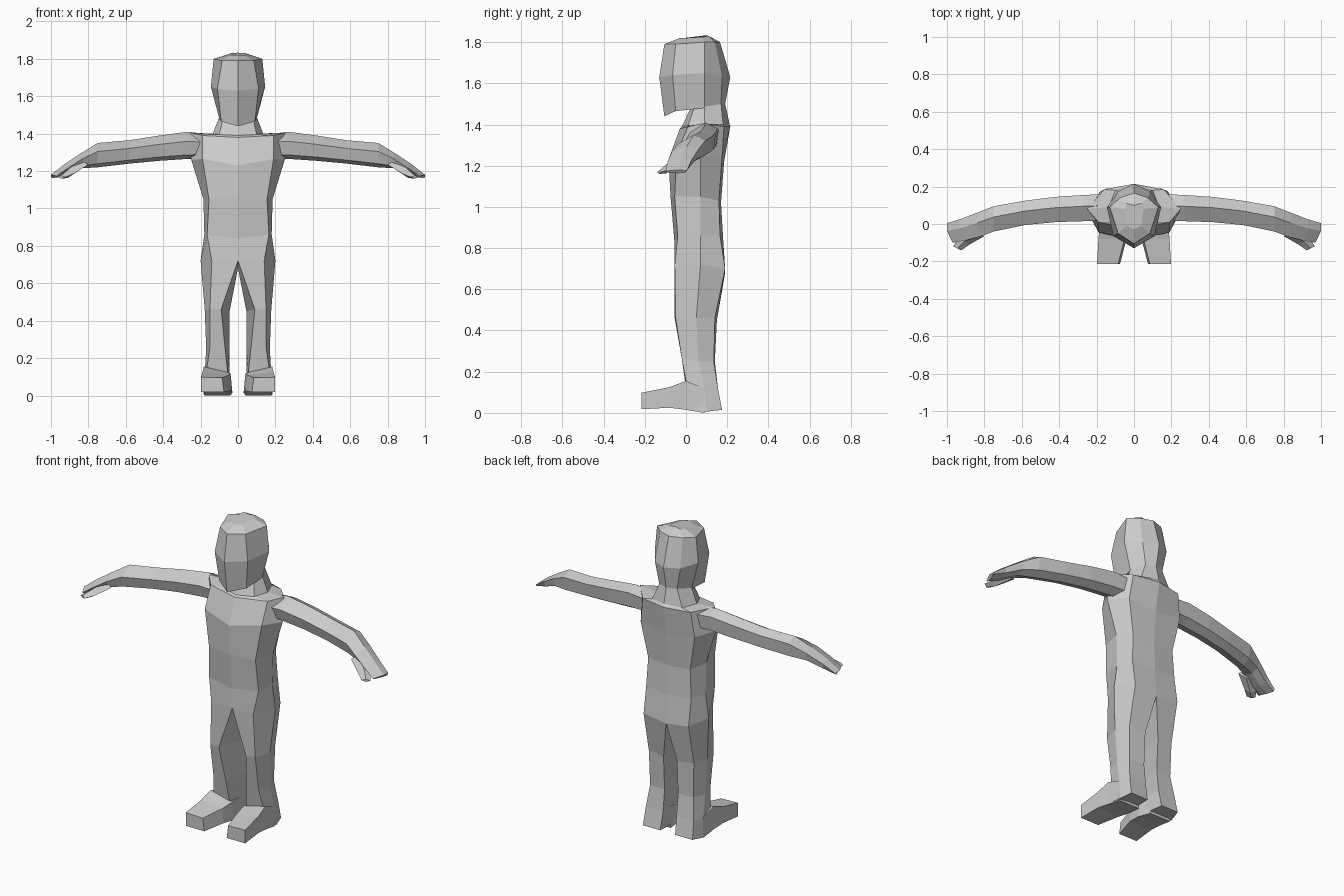
import bpy, bmesh

grey = bpy.data.materials.new("plain grey")
grey.diffuse_color = (0.6, 0.6, 0.6, 1)


def loft(name, rings, cap_start=False, cap_end=False, mirror=False):
    """Skin a list of equal-length point rings with flat faces."""
    bm = bmesh.new()
    rows = [[bm.verts.new(p) for p in ring] for ring in rings]
    n = len(rows[0])
    for a, b in zip(rows, rows[1:]):
        for i in range(n):
            j = (i + 1) % n
            bm.faces.new((a[i], a[j], b[j], b[i]))
    if cap_start:
        bm.faces.new(rows[0])
    if cap_end:
        bm.faces.new(rows[-1])
    bmesh.ops.recalc_face_normals(bm, faces=bm.faces[:])
    mesh = bpy.data.meshes.new(name)
    bm.to_mesh(mesh)
    bm.free()
    mesh.materials.append(grey)
    obj = bpy.data.objects.new(name, mesh)
    bpy.context.collection.objects.link(obj)
    if mirror:
        obj.modifiers.new("mirror", 'MIRROR').use_axis[0] = True
    return obj


def both(half):
    """Complete a ring given front centre, three right-hand points, back centre."""
    return half + [(-x, y, z) for x, y, z in half[3:0:-1]]


# Hip ring, shared by the torso and the legs
hip = [(0, -.055, .72), (.14, -.055, .72), (.2, .07, .72), (.15, .19, .70), (0, .19, .68)]

# Torso and neck
torso = [
    hip,
    [(0, -.057, .84), (.165, -.04, .86), (.18, .07, .86), (.15, .165, .86), (0, .18, .85)],
    [(0, -.075, 1.05), (.155, -.055, 1.05), (.185, .07, 1.05), (.14, .16, 1.03), (0, .17, 1.02)],
    [(0, -.085, 1.23), (.19, -.045, 1.265), (.25, .07, 1.26), (.18, .175, 1.24), (0, .185, 1.22)],
    [(0, -.03, 1.38), (.19, .01, 1.39), (.25, .08, 1.405), (.16, .185, 1.39), (0, .215, 1.39)],
    [(0, -.02, 1.39), (.10, .01, 1.395), (.135, .09, 1.40), (.1, .18, 1.40), (0, .21, 1.41)],
    [(0, .02, 1.475), (.08, .04, 1.48), (.10, .09, 1.49), (.06, .17, 1.5), (0, .19, 1.5)],
]
loft("torso", [both(r) for r in torso])

# Head
head = [
    [(0, -.105, 1.44), (.09, -.05, 1.465), (.10, .09, 1.48), (.06, .17, 1.5), (0, .19, 1.5)],
    [(0, -.13, 1.63), (.11, -.065, 1.64), (.145, .09, 1.65), (.085, .175, 1.63), (0, .215, 1.63)],
    [(0, -.105, 1.79), (.085, -.05, 1.79), (.13, .09, 1.80), (.075, .14, 1.80), (0, .165, 1.80)],
    [(0, -.03, 1.82), (.04, -.01, 1.82), (.05, .08, 1.825), (.04, .11, 1.83), (0, .10, 1.833)],
]
loft("head", [both(r) for r in head], cap_start=True, cap_end=True)


# Arms: x, front set-back, front y, back y, top z, bottom z
def arm_ring(x, dx, yf, yb, zt, zb):
    h, mid = zt - zb, (yf + yb) / 2
    return [(x, mid + .01, zt), (x - dx, yf, zt - .35 * h), (x - dx, yf + .02, zb + .15 * h),
            (x - dx / 2, mid + .01, zb), (x, yb - .01, zb + .2 * h), (x, yb, zt - .2 * h)]


arm = [
    (.14, 0, .02, .16, 1.395, 1.27),
    (.27, 0, .015, .155, 1.41, 1.265),
    (.42, 0, .01, .145, 1.39, 1.255),
    (.58, 0, -.005, .125, 1.365, 1.24),
    (.75, 0, -.04, .095, 1.35, 1.22),
    (.84, .01, -.07, .06, 1.295, 1.215),
    (.93, .02, -.09, .025, 1.235, 1.18),
    (1.0, .03, -.10, .005, 1.18, 1.163),
]
loft("arm", [arm_ring(*s) for s in arm], True, True, mirror=True)


# Thumbs
def thumb_ring(x, y, z, w, h):
    return [(x - w, y - w * .5, z), (x, y, z + h), (x + w, y + w * .5, z), (x, y, z - h)]


loft("thumb", [thumb_ring(.84, -.045, 1.235, .04, .025),
               thumb_ring(.91, -.095, 1.185, .03, .022),
               thumb_ring(.945, -.13, 1.168, .022, .008)], True, True, mirror=True)

# Legs: front inner, front outer, side, back outer, back inner
leg = [
    hip,
    [(.09, -.055, .46), (.15, -.05, .46), (.178, .05, .46), (.15, .14, .46), (.045, .15, .45)],
    [(.07, -.02, .26), (.15, -.02, .26), (.17, .06, .25), (.145, .135, .25), (.045, .14, .25)],
    [(.055, 0, .12), (.165, 0, .155), (.178, .09, .12), (.16, .155, .12), (.045, .155, .12)],
    [(.035, 0, .02), (.18, 0, .02), (.185, .1, .006), (.165, .175, .015), (.05, .175, .015)],
]
loft("leg", leg, cap_end=True, mirror=True)


# Feet, from ankle to toe: y, inner x, outer x, bottom z, top z inner, top z outer
def foot_ring(y, xi, xo, zb, zi, zo):
    return [(xi, y, zb), (xo, y, zb), (xo, y, zo), (xi + .01, y, zi)]


foot = [(.09, .04, .18, .0, .12, .12), (0, .03, .183, .015, .12, .155),
        (-.08, .04, .19, .025, .11, .125), (-.215, .075, .198, .018, .095, .098)]
loft("foot", [foot_ring(*s) for s in foot], True, True, mirror=True)
